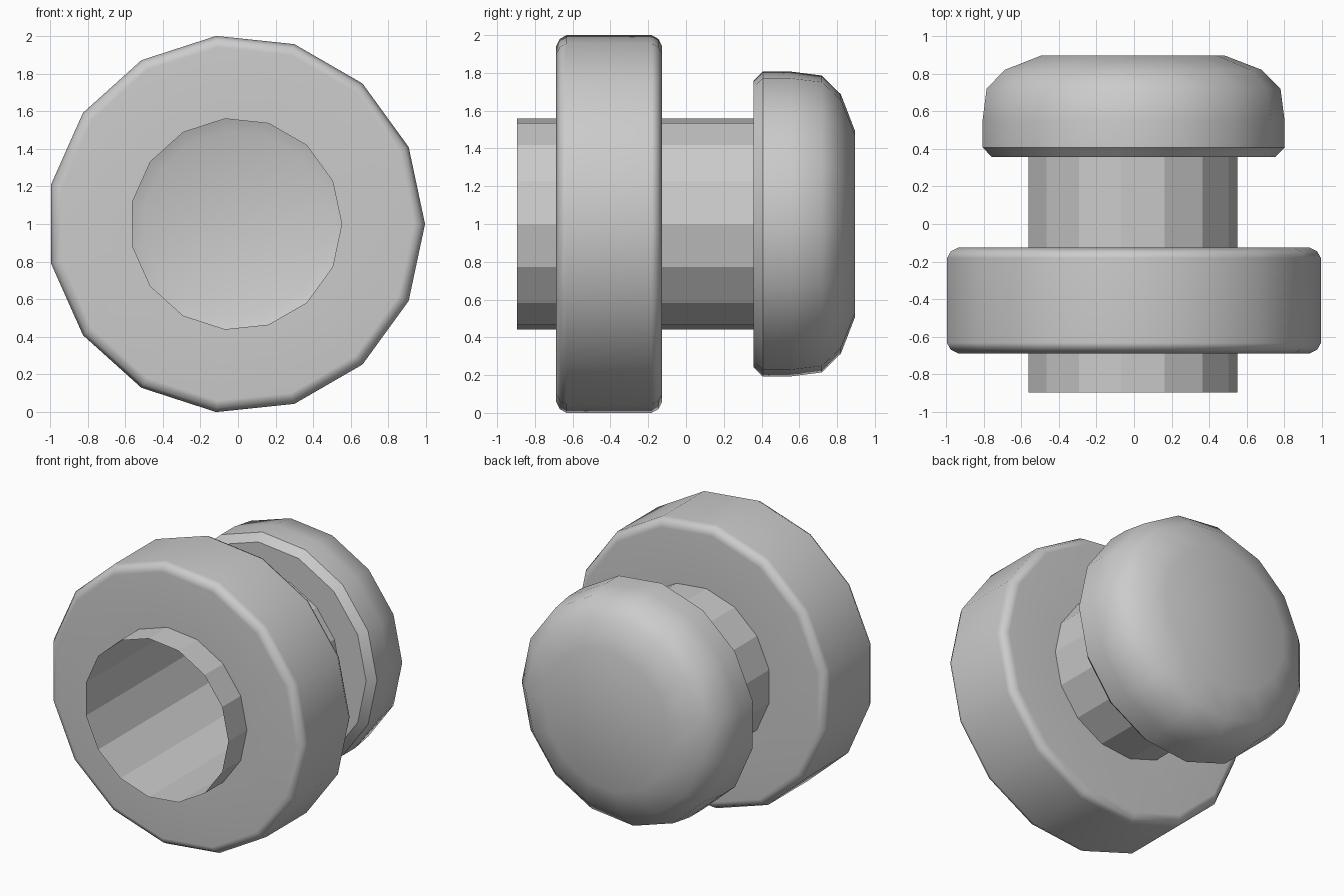
import bpy
import bmesh
import math

if "Cube" in bpy.data.objects:
    bpy.data.objects.remove(bpy.data.objects["Cube"], do_unlink=True)

SIDES = 15
CENTRE_X, CENTRE_Z = -0.011, 1.0

grey = bpy.data.materials.new("light_grey")
grey.use_nodes = True
grey.diffuse_color = (0.6, 0.6, 0.6, 1)
grey.node_tree.nodes["Principled BSDF"].inputs["Base Color"].default_value = (0.6, 0.6, 0.6, 1)


def lathe(name, profile, close_end=False):
    """Sweep (radius, y) points, listed front to back, round the y axis."""
    bm = bmesh.new()
    loops = []
    for r, y in profile:
        angles = [math.tau * j / SIDES for j in range(SIDES)]
        loops.append([bm.verts.new((r * math.cos(a), y, r * math.sin(a))) for a in angles])
    for a, b in zip(loops, loops[1:]):
        for j in range(SIDES):
            k = (j + 1) % SIDES
            bm.faces.new((a[j], b[j], b[k], a[k]))
    if close_end:
        bm.faces.new(loops[-1][::-1])
    mesh = bpy.data.meshes.new(name)
    bm.to_mesh(mesh)
    bm.free()
    mesh.materials.append(grey)
    obj = bpy.data.objects.new(name, mesh)
    obj.location = (CENTRE_X, 0, CENTRE_Z)
    bpy.context.collection.objects.link(obj)
    return obj


def smooth(obj, degrees):
    bpy.ops.object.select_all(action='DESELECT')
    obj.select_set(True)
    bpy.context.view_layer.objects.active = obj
    bpy.ops.object.shade_smooth_by_angle(angle=math.radians(degrees))


TUBE_R = 0.5625

# Faceted thin tube, open at the front
lathe("tube", [(TUBE_R, -0.895), (TUBE_R, 0.357)])

# Wide collar with softened rims, open where the tube passes through
collar = lathe("collar", [
    (TUBE_R, -0.688), (0.945, -0.688), (0.985, -0.668), (1.0055, -0.632),
    (1.0055, -0.182), (0.985, -0.146), (0.945, -0.126), (TUBE_R, -0.126)])
smooth(collar, 60)
collar.modifiers.new("even_shading", 'WEIGHTED_NORMAL').keep_sharp = True

# Hollow domed cap closing the back of the tube
cap = lathe("cap", [
    (TUBE_R, 0.357), (0.762, 0.357), (0.812, 0.407), (0.812, 0.55),
    (0.79, 0.72), (0.69, 0.82), (0.495, 0.895)], close_end=True)
smooth(cap, 43)
